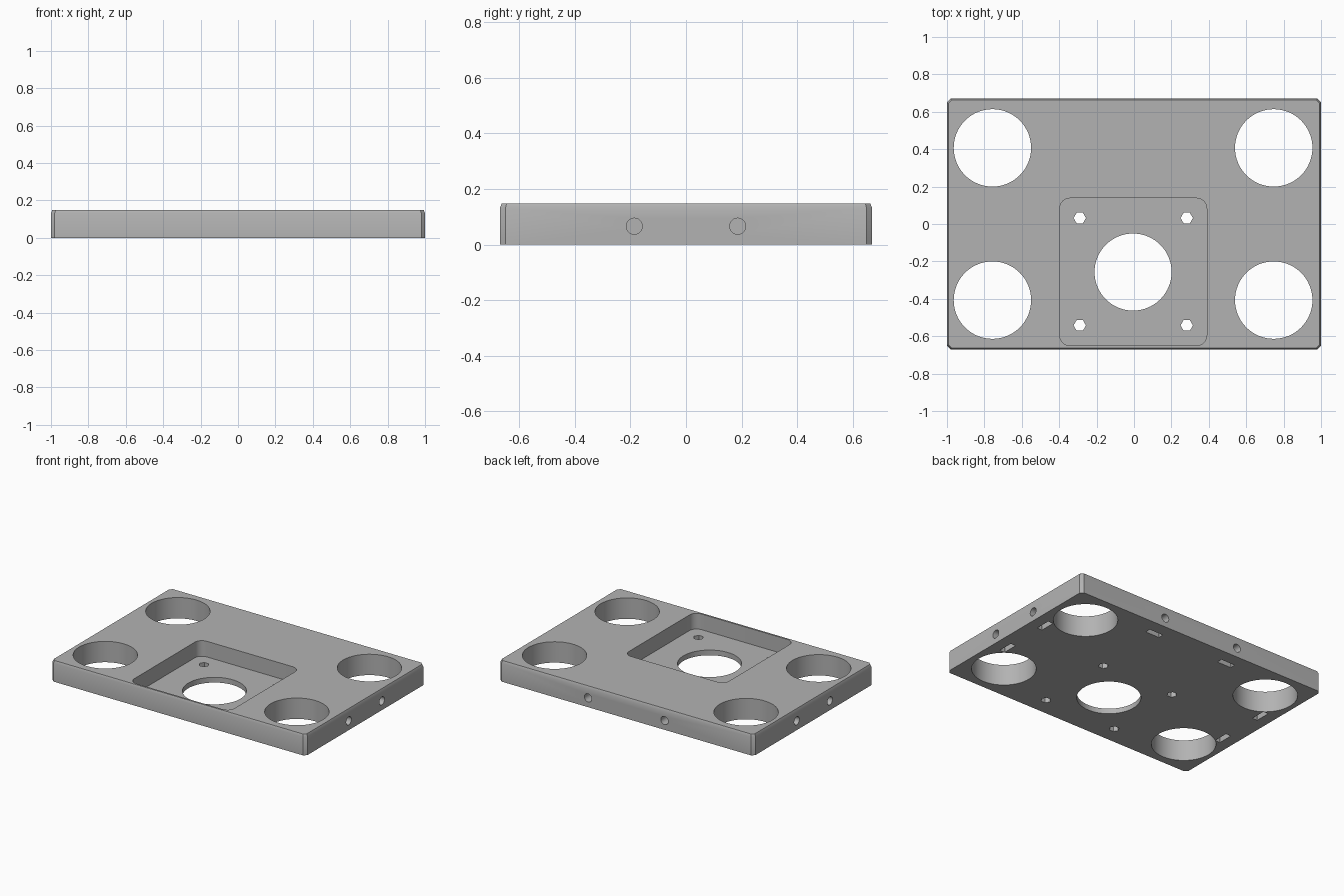
import bpy, bmesh, math

old = bpy.data.objects.get("Cube")
if old:
    bpy.data.objects.remove(old, do_unlink=True)

HALF_X, HALF_Y, HEIGHT = 1.0, 0.67, 0.148
FLOOR = 0.037          # pocket floor
SCREW_Z = 0.066
SIDE_SCREW_Y, BACK_SCREW_X = 0.186, 0.3

metal = bpy.data.materials.new("plain grey")
metal.use_nodes = True
grey = (0.45, 0.45, 0.45, 1)
metal.diffuse_color = grey
metal.node_tree.nodes["Principled BSDF"].inputs["Base Color"].default_value = grey


def loft(name, rings):
    """Closed solid through a stack of matching outlines."""
    bm = bmesh.new()
    loops = [[bm.verts.new(p) for p in ring] for ring in rings]
    n = len(loops[0])
    for low, high in zip(loops, loops[1:]):
        for i in range(n):
            j = (i + 1) % n
            bm.faces.new((low[i], low[j], high[j], high[i]))
    bm.faces.new(loops[0][::-1])
    bm.faces.new(loops[-1])
    bmesh.ops.recalc_face_normals(bm, faces=bm.faces)
    mesh = bpy.data.meshes.new(name)
    bm.to_mesh(mesh)
    bm.free()
    obj = bpy.data.objects.new(name, mesh)
    bpy.context.collection.objects.link(obj)
    return obj


def rounded_rect(hx, hy, r, z, steps, cx=0, cy=0):
    """Rectangle outline with arc corners; one step gives a chamfer."""
    pts = []
    for k, (sx, sy) in enumerate([(1, 1), (-1, 1), (-1, -1), (1, -1)]):
        for s in range(steps + 1):
            a = math.pi / 2 * (k + s / steps)
            pts.append((cx + sx * (hx - r) + r * math.cos(a),
                        cy + sy * (hy - r) + r * math.sin(a), z))
    return pts


cutters = []


def cut_box(hx, hy, r, z0, z1, steps, cx, cy):
    cutters.append(loft("cutter", [rounded_rect(hx, hy, r, z, steps, cx, cy) for z in (z0, z1)]))


def cut_hole(start, end, radius, sides):
    """Round hole along z, x or y between two points."""
    axis = max(range(3), key=lambda i: abs(end[i] - start[i]))
    u, v = [i for i in range(3) if i != axis]
    rings = []
    for centre in (start, end):
        ring = []
        for i in range(sides):
            a = 2 * math.pi * i / sides
            p = list(centre)
            p[u] += radius * math.cos(a)
            p[v] += radius * math.sin(a)
            ring.append(p)
        rings.append(ring)
    cutters.append(loft("cutter", rings))


# Plate with chamfered corners and a narrow steep chamfer round the top
plate = loft("mounting_plate", [
    rounded_rect(HALF_X, HALF_Y, 0.02, 0, 1),
    rounded_rect(HALF_X, HALF_Y, 0.02, HEIGHT - 0.017, 1),
    rounded_rect(HALF_X - 0.007, HALF_Y - 0.007, 0.018, HEIGHT, 1)])
plate.data.materials.append(metal)

# Motor pocket and its central opening
cut_box(0.393, 0.394, 0.055, FLOOR, 0.3, 8, -0.004, -0.256)
cut_hole((-0.005, -0.257, -0.1), (-0.005, -0.257, 0.1), 0.206, 64)

for sx in (-1, 1):
    for sy in (-1, 1):
        # Corner bearing holes
        x, y = sx * 0.752 - 0.005, sy * 0.407
        cut_hole((x, y, -0.1), (x, y, 0.3), 0.207, 64)
        # Motor screw holes, six sided
        x, y = sx * 0.286 - 0.004, sy * 0.287 - 0.255
        cut_hole((x, y, -0.1), (x, y, 0.1), 0.033, 6)
        # End screw holes and their nut slots
        y = sy * SIDE_SCREW_Y
        cut_hole((sx * 1.1, y, SCREW_Z), (sx * 0.87, y, SCREW_Z), 0.029, 24)
        cut_box(0.02, 0.055, 0.002, -0.1, 0.121, 1, sx * 0.9, y)
    # Back screw holes and their nut slots
    x = sx * BACK_SCREW_X
    cut_hole((x, 0.8, SCREW_Z), (x, 0.53, SCREW_Z), 0.029, 24)
    cut_box(0.055, 0.02, 0.002, -0.1, 0.121, 1, x, 0.56)

for cutter in cutters:
    cutter.hide_render = True
    mod = plate.modifiers.new("cut", "BOOLEAN")
    mod.operation = "DIFFERENCE"
    mod.solver = "EXACT"
    mod.object = cutter

# Bake the cuts and drop the cutters
bpy.context.view_layer.update()
graph = bpy.context.evaluated_depsgraph_get()
baked = bpy.data.meshes.new_from_object(plate.evaluated_get(graph))
plate.modifiers.clear()
plate.data = baked
for cutter in cutters:
    bpy.data.objects.remove(cutter, do_unlink=True)
baked.materials.clear()
baked.materials.append(metal)
for poly in baked.polygons:
    poly.material_index = 0

bpy.ops.object.select_all(action="DESELECT")
plate.select_set(True)
bpy.context.view_layer.objects.active = plate
bpy.ops.object.shade_smooth_by_angle(angle=math.radians(30))
